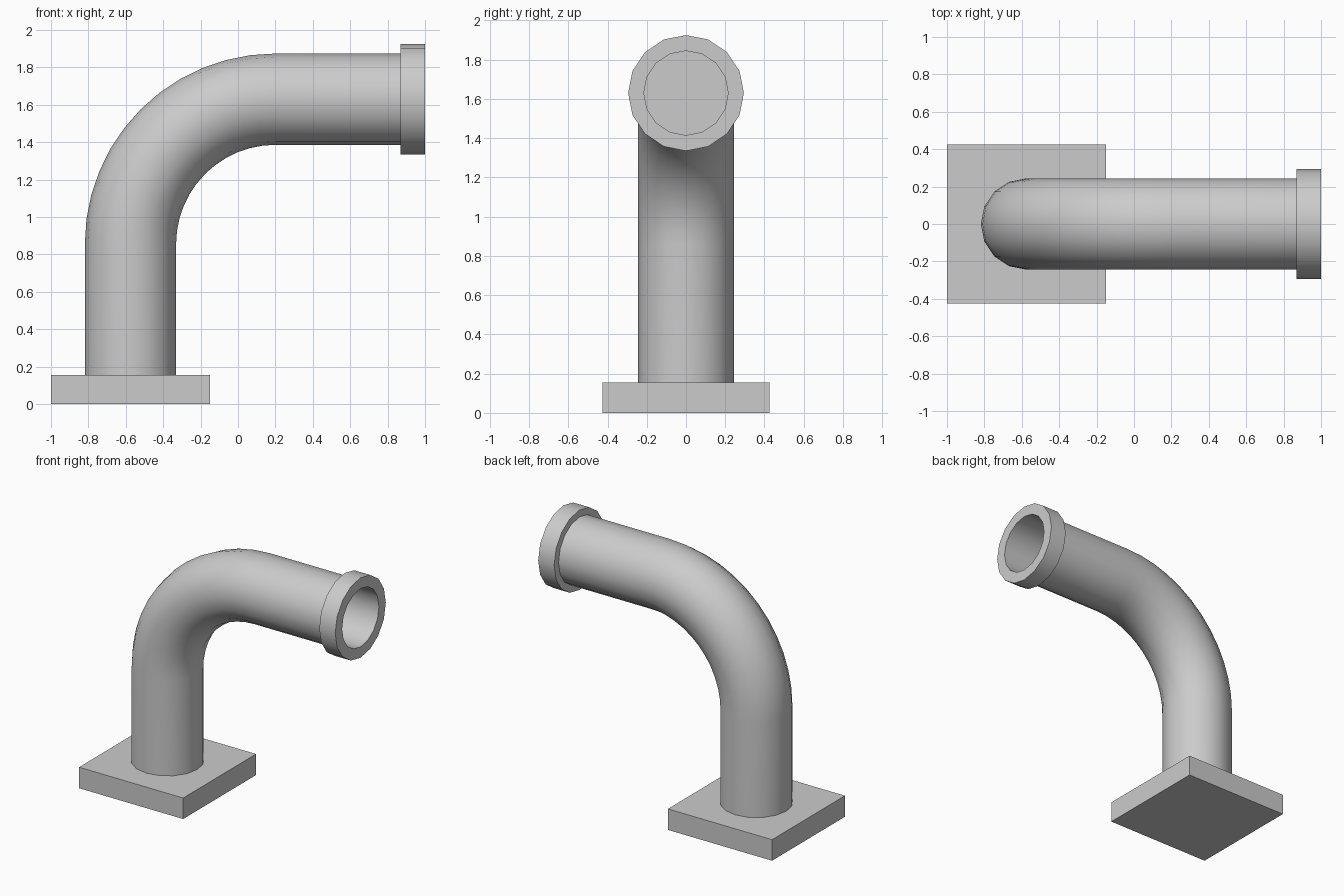
import bpy, bmesh
from math import sin, cos, pi, radians

if "Cube" in bpy.data.objects:
    bpy.data.objects.remove(bpy.data.objects["Cube"])

SIDES = 16
LEG_X, RUN_Z = -0.575, 1.63          # centre lines of the upright and the outlet
BEND = 0.775                         # bend radius
R, COLLAR_R, BORE_R = 0.244, 0.295, 0.215


def smooth(obj):
    bpy.ops.object.select_all(action='DESELECT')
    obj.select_set(True)
    bpy.context.view_layer.objects.active = obj
    bpy.ops.object.shade_smooth_by_angle(angle=radians(30))


def sweep(name, stations):
    """Skin rings given as (x, z, tilt, radius); tilt 0 is level, pi/2 faces +x."""
    bm = bmesh.new()
    rings = []
    for x, z, tilt, r in stations:
        ring = []
        for i in range(SIDES):
            a = 2 * pi * i / SIDES
            u = r * cos(a)
            ring.append(bm.verts.new((x + u * cos(tilt), r * sin(a), z - u * sin(tilt))))
        rings.append(ring)
    for lo, hi in zip(rings, rings[1:]):
        for i in range(SIDES):
            j = (i + 1) % SIDES
            bm.faces.new((lo[i], lo[j], hi[j], hi[i]))
    bm.faces.new(rings[0][::-1])
    bm.faces.new(rings[-1])
    bmesh.ops.recalc_face_normals(bm, faces=bm.faces)
    mesh = bpy.data.meshes.new(name)
    bm.to_mesh(mesh)
    bm.free()
    obj = bpy.data.objects.new(name, mesh)
    bpy.context.collection.objects.link(obj)
    smooth(obj)
    return obj


# Square base plate
bpy.ops.mesh.primitive_cube_add(size=1, location=(LEG_X, 0, 0.0775))
base = bpy.context.object
base.name = "base_plate"
base.scale = (0.85, 0.85, 0.155)

# Upright and quarter bend
stations = [(LEG_X, 0.15, 0, R)]
for k in range(13):
    t = k * pi / 24
    stations.append((LEG_X + BEND * (1 - cos(t)), RUN_Z - BEND + BEND * sin(t), t, R))

# Straight outlet, end collar, then the blind bore
for x, r in ((0.87, R), (0.87, COLLAR_R), (1.0, COLLAR_R), (1.0, BORE_R), (0.5, BORE_R)):
    stations.append((x, RUN_Z, pi / 2, r))
sweep("elbow_pipe", stations)
